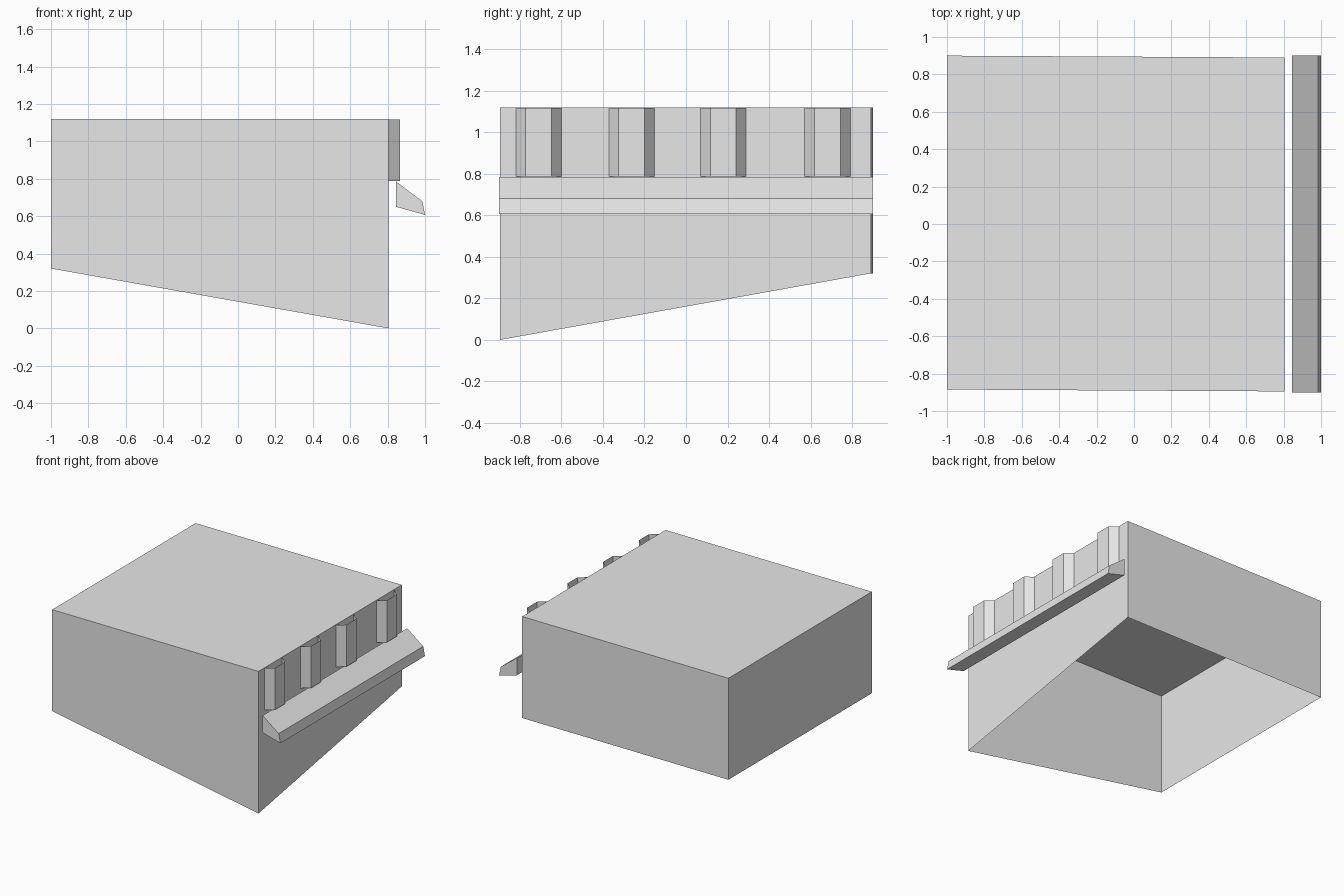
import bpy

if "Cube" in bpy.data.objects:
    bpy.data.objects.remove(bpy.data.objects["Cube"])

grey = bpy.data.materials.new("plain grey")
grey.diffuse_color = (0.8, 0.8, 0.8, 1)
grey.use_nodes = True
grey.node_tree.nodes["Principled BSDF"].inputs["Base Color"].default_value = grey.diffuse_color


def make(name, verts, faces):
    mesh = bpy.data.meshes.new(name)
    mesh.from_pydata(verts, [], faces)
    mesh.materials.append(grey)
    mesh.update()
    obj = bpy.data.objects.new(name, mesh)
    bpy.context.collection.objects.link(obj)
    return obj


# Building shell: thin walls and roof, open underneath, lowest at the front right
top = 1.12
corners = [(-1.0, -0.885, 0.32), (0.805, -0.895, 0.0),
           (0.805, 0.89, 0.32), (-1.0, 0.9, 0.32)]
verts = [(x, y, z) for x, y, z in corners] + [(x, y, top) for x, y, z in corners]
walls = [(i, (i + 1) % 4, (i + 1) % 4 + 4, i + 4) for i in range(4)]
make("building_shell", verts, walls + [(4, 5, 6, 7)])

# Chamfered pilasters on the right wall, open at the ends
for n, y in enumerate((-0.71, -0.262, 0.18, 0.682), 1):
    plan = [(0.805, y - 0.11), (0.865, y - 0.062), (0.865, y + 0.062), (0.805, y + 0.11)]
    verts = [(px, py, z) for z in (0.787, 1.117) for px, py in plan]
    make(f"pilaster_{n}", verts, [(i, i + 1, i + 5, i + 4) for i in range(3)])

# Sloping ledge below the pilasters
profile = [(0.845, 0.65), (1.0, 0.607), (0.985, 0.68), (0.845, 0.785)]
verts = [(x, y, z) for y in (-0.9, 0.9) for x, z in profile]
sides = [(i, i + 4, (i + 1) % 4 + 4, (i + 1) % 4) for i in range(4)]
make("ledge", verts, sides + [(0, 1, 2, 3), (7, 6, 5, 4)])
